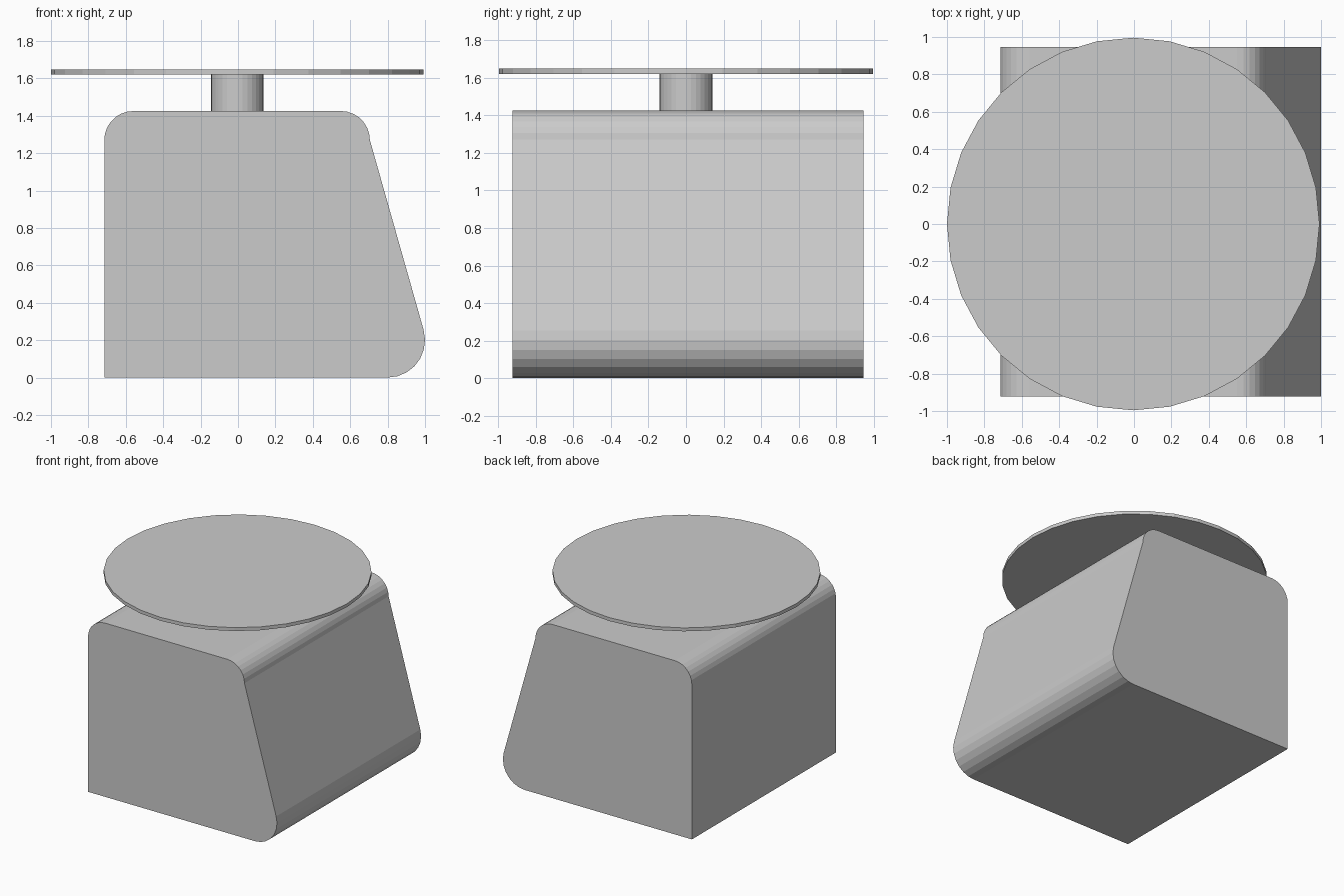
import bpy, bmesh
from math import sin, cos, radians

if "Cube" in bpy.data.objects:
    bpy.data.objects.remove(bpy.data.objects["Cube"])


def arc(cx, cz, r, a0, a1, n):
    return [(cx + r * cos(radians(a0 + (a1 - a0) * i / n)),
             cz + r * sin(radians(a0 + (a1 - a0) * i / n))) for i in range(n + 1)]


def extrude_profile(name, profile, y0, y1):
    bm = bmesh.new()
    face = bm.faces.new([bm.verts.new((x, y0, z)) for x, z in profile])
    ext = bmesh.ops.extrude_face_region(bm, geom=[face])
    verts = [g for g in ext["geom"] if isinstance(g, bmesh.types.BMVert)]
    bmesh.ops.translate(bm, verts=verts, vec=(0, y1 - y0, 0))
    bmesh.ops.recalc_face_normals(bm, faces=bm.faces)
    mesh = bpy.data.meshes.new(name)
    bm.to_mesh(mesh)
    bm.free()
    obj = bpy.data.objects.new(name, mesh)
    bpy.context.collection.objects.link(obj)


def disc(name, r, z0, z1):
    bpy.ops.mesh.primitive_cylinder_add(vertices=32, radius=r, depth=z1 - z0,
                                        location=(-0.004, 0, (z0 + z1) / 2))
    bpy.context.object.name = name


# Scale body: sloped right side, three rounded edges, sharp lower left edge
profile = ([(-0.715, 0.0)]
           + arc(0.80, 0.20, 0.20, -90, 15.8, 7)
           + arc(0.55, 1.27, 0.155, 0, 90, 7)
           + arc(-0.56, 1.27, 0.155, 90, 180, 7))
extrude_profile("body", profile, -0.923, 0.945)

# Stem and weighing plate
disc("stem", 0.14, 1.42, 1.625)
disc("weighing_plate", 0.996, 1.62, 1.648)
